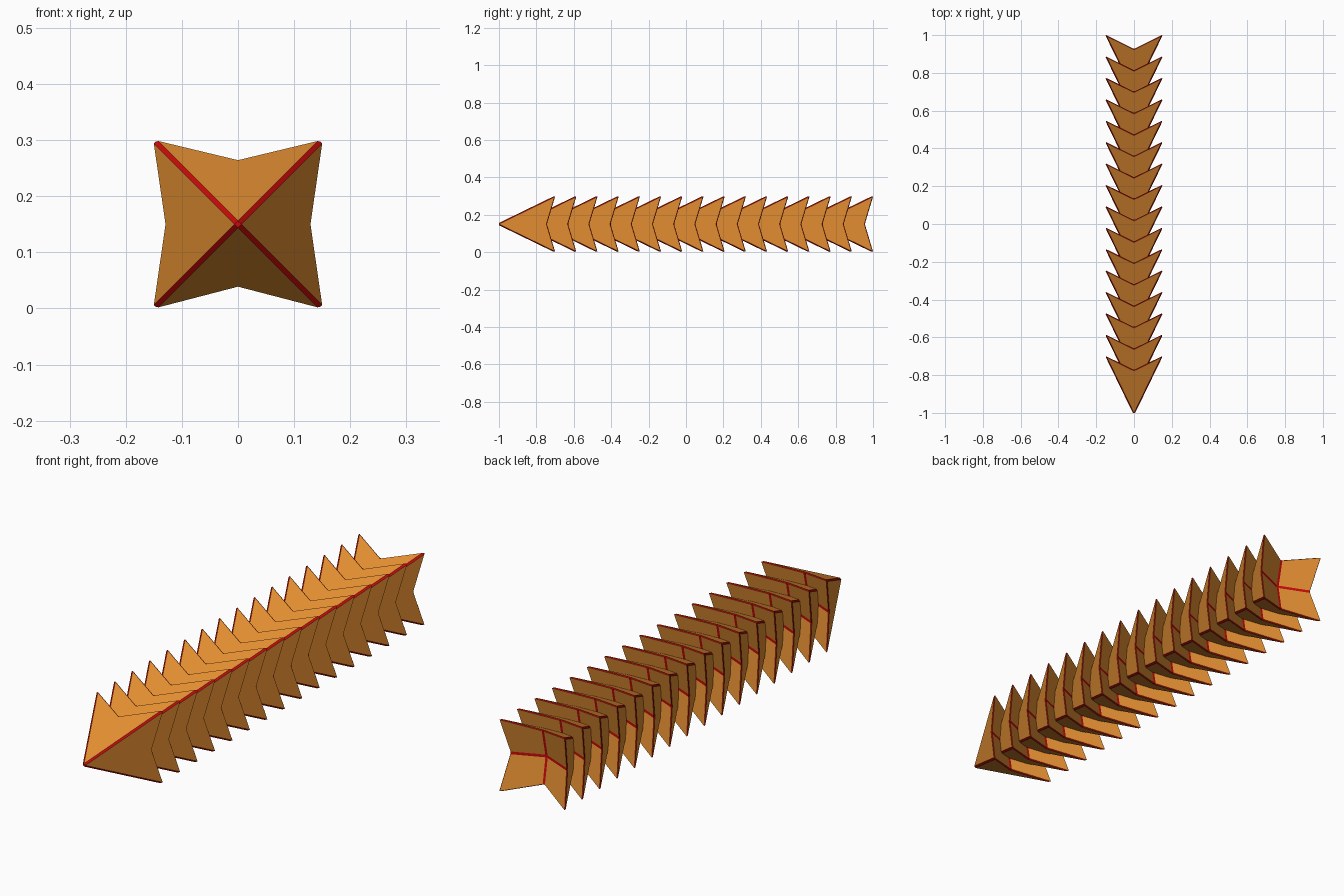
import bpy
import bmesh

if "Cube" in bpy.data.objects:
    bpy.data.objects.remove(bpy.data.objects["Cube"])

COUNT, LENGTH, HALF = 16, 0.3, 0.15
STEP = (2 - LENGTH) / (COUNT - 1)
TRIM = 0.0055  # offset of the red chamfer


def material(name, color):
    m = bpy.data.materials.new(name)
    m.diffuse_color = (*color, 1)
    m.use_nodes = True
    m.node_tree.nodes["Principled BSDF"].inputs["Base Color"].default_value = m.diffuse_color
    return m


orange = material("orange", (0.78, 0.275, 0.032))
red = material("red", (0.6, 0.003, 0.003))


# Point on the pyramid at a fraction of its depth, in direction (sx, sz)
def on_pyramid(sx, sz, f):
    return (sx * HALF * f, LENGTH * f, sz * HALF * f)


# Arrowhead segment: notched pyramid with a folded, hollow back
bm = bmesh.new()
apex = bm.verts.new((0, 0, 0))
inner = bm.verts.new((0, LENGTH * 0.68, 0))
corners = [bm.verts.new(on_pyramid(sx, sz, 1))
           for sx, sz in ((1, 1), (-1, 1), (-1, -1), (1, -1))]
# Notches between neighbouring corners: top, left, bottom, right
notches = [bm.verts.new(on_pyramid(sx, sz, f))
           for sx, sz, f in ((0, 1, 0.76), (-1, 0, 0.855), (0, -1, 0.74), (1, 0, 0.855))]
for i in range(4):
    j = (i + 1) % 4
    bm.faces.new((apex, corners[i], notches[i], corners[j]))
    bm.faces.new((inner, notches[j], corners[j], notches[i]))
bmesh.ops.recalc_face_normals(bm, faces=bm.faces)

# Red chamfer along the ridges, rims and back folds
bmesh.ops.bevel(bm, geom=bm.edges[:], offset=TRIM, offset_type='OFFSET',
                segments=1, profile=0.5, affect='EDGES', material=1, clamp_overlap=True)
bmesh.ops.recalc_face_normals(bm, faces=bm.faces)

# Bring the chamfered segment back to its full size
ys = [v.co.y for v in bm.verts]
half = max(abs(v.co.x) for v in bm.verts)
y0, span = min(ys), max(ys) - min(ys)
for v in bm.verts:
    v.co.x *= HALF / half
    v.co.z *= HALF / half
    v.co.y = (v.co.y - y0) * LENGTH / span
mesh = bpy.data.meshes.new("arrow_segment")
mesh.materials.append(orange)
mesh.materials.append(red)
bm.to_mesh(mesh)
bm.free()

# Repeat the segment along the length
for k in range(COUNT):
    ob = bpy.data.objects.new("arrow_segment", mesh)
    ob.location = (0, -1 + k * STEP, 0.15)
    bpy.context.collection.objects.link(ob)
